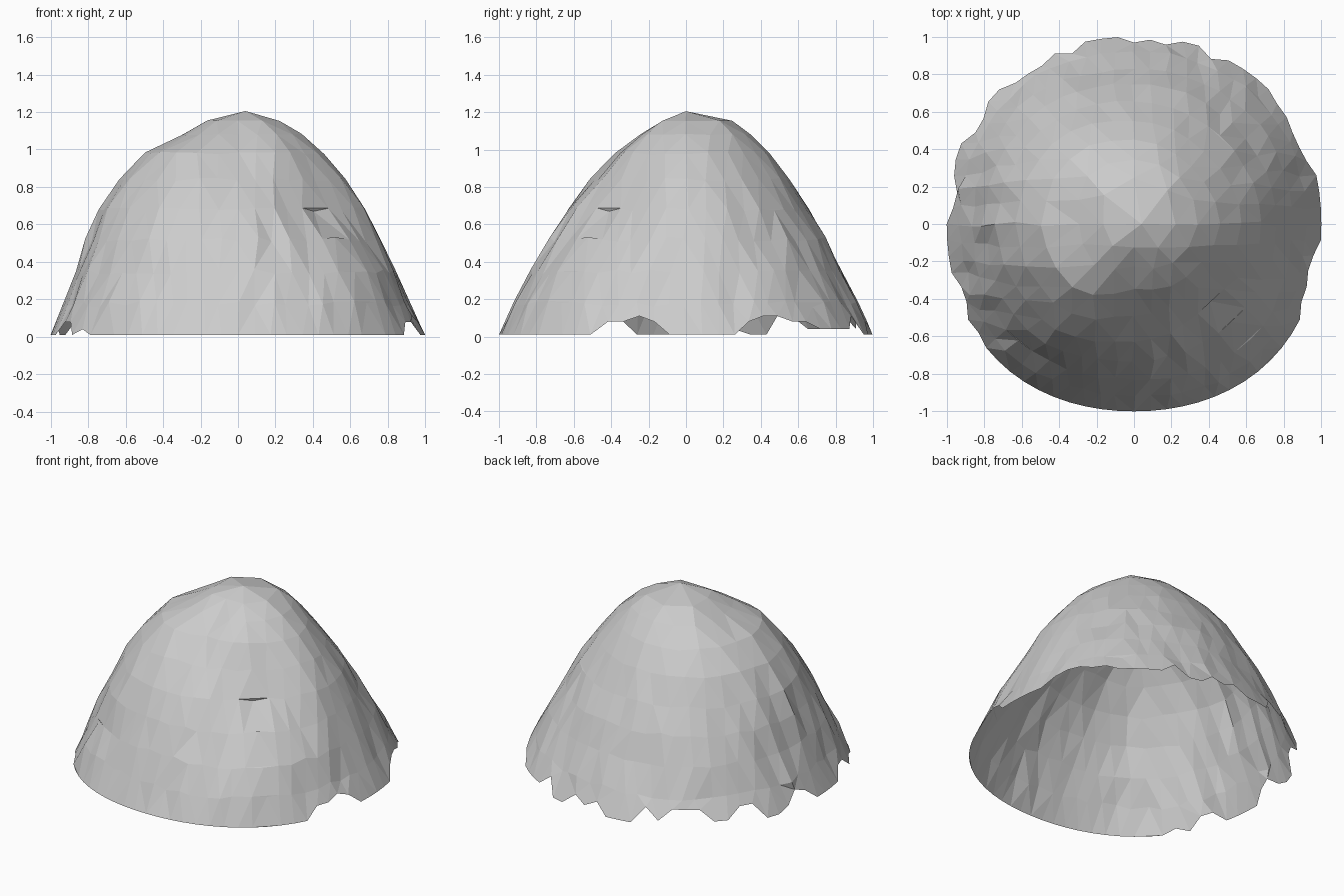
import bpy, bmesh, math, random
from mathutils import Vector, noise

cube = bpy.data.objects.get("Cube")
if cube:
    bpy.data.objects.remove(cube)
random.seed(4)

# Shared heights and the radius of the rock at each, every 45 degrees from +x
HEIGHTS = [0.01, 0.13, 0.26, 0.39, 0.52, 0.64, 0.76, 0.88, 0.98, 1.06, 1.12, 1.17, 1.19]
RADII = [
    [1.00, 0.94, 0.88, 0.82, 0.76, 0.70, 0.64, 0.55, 0.46, 0.37, 0.28, 0.19, 0.09],  # left
    [1.03, 0.97, 0.90, 0.83, 0.75, 0.68, 0.60, 0.51, 0.43, 0.37, 0.30, 0.23, 0.11],  # back left
    [1.00, 0.94, 0.87, 0.81, 0.75, 0.68, 0.60, 0.52, 0.45, 0.37, 0.30, 0.22, 0.11],  # back
    [1.03, 0.97, 0.91, 0.85, 0.79, 0.73, 0.66, 0.58, 0.49, 0.39, 0.29, 0.19, 0.10],  # back right
    [1.00, 0.95, 0.90, 0.85, 0.80, 0.75, 0.69, 0.60, 0.49, 0.32, 0.23, 0.13, 0.06],  # right
    [1.03, 0.98, 0.92, 0.86, 0.80, 0.73, 0.66, 0.57, 0.47, 0.34, 0.23, 0.13, 0.06],  # front right
    [1.00, 0.93, 0.87, 0.80, 0.73, 0.66, 0.57, 0.45, 0.35, 0.25, 0.17, 0.10, 0.05],  # front
    [1.03, 0.98, 0.92, 0.84, 0.74, 0.61, 0.53, 0.46, 0.40, 0.32, 0.24, 0.15, 0.07],  # front left
]
HALF = 9  # grid cells from the peak to the rim


def sample(values, t):
    i = min(int(t), len(values) - 2)
    return values[i] + (values[i + 1] - values[i]) * (t - i)


def profile(angle, t):
    sector = (angle / (math.pi / 4)) % 8
    i, f = int(sector), sector % 1
    f = f * f * (3 - 2 * f)
    r = sample(RADII[i], t) * (1 - f) + sample(RADII[(i + 1) % 8], t) * f
    return r, sample(HEIGHTS, t)


def square_angle(i, j):
    # Spread each side of the square evenly over a quarter turn
    if abs(i) >= abs(j):
        return (0 if i > 0 else math.pi) + math.pi / 4 * j / i
    return (math.pi / 2 if j > 0 else -math.pi / 2) - math.pi / 4 * i / j


def rock_point(i, j):
    ring = max(abs(i), abs(j))
    if ring == 0:
        return (0.04, 0.0, 1.205)
    a = square_angle(i, j)
    r, z = profile(a, (HALF - ring) * (len(HEIGHTS) - 1) / HALF)
    loose = ring / HALF
    if ring == HALF:
        # Even rim along the front, torn rim along the sides and back
        if j != -HALF:
            notch = random.choice([0, 0, 0.03, 0.07, 0.1])
            z += notch
            r -= 0.45 * notch
    else:
        lump = noise.noise(Vector((math.cos(a) * 3, math.sin(a) * 3, z * 4)))
        r += loose * (0.02 * lump + random.uniform(-0.01, 0.01))
        z += loose * random.uniform(-0.02, 0.02)
        a += random.uniform(-0.02, 0.02)
        # Upright folds down the right wall
        r += 0.012 * max(0, -math.cos(a)) ** 4 * (-1) ** (j % 2) * loose
    return (r * math.cos(a), r * math.sin(a), z)


# Stone shell: a square sheet wrapped over the mound, open underneath
bm = bmesh.new()
span = range(-HALF, HALF + 1)
grid = {(i, j): bm.verts.new(rock_point(i, j)) for i in span for j in span}
for i in span[:-1]:
    for j in span[:-1]:
        bm.faces.new((grid[i, j], grid[i + 1, j], grid[i + 1, j + 1], grid[i, j + 1]))

# Irregular facets
bmesh.ops.triangulate(bm, faces=bm.faces[:], quad_method='SHORT_EDGE')
mesh = bpy.data.meshes.new("rock_shell")
bm.to_mesh(mesh)
bm.free()
rock = bpy.data.objects.new("rock_shell", mesh)
bpy.context.collection.objects.link(rock)

# Pale grey stone
stone = bpy.data.materials.new("pale grey stone")
stone.use_nodes = True
colour = (0.6, 0.6, 0.6, 1)
stone.diffuse_color = colour
stone.node_tree.nodes["Principled BSDF"].inputs["Base Color"].default_value = colour
mesh.materials.append(stone)
